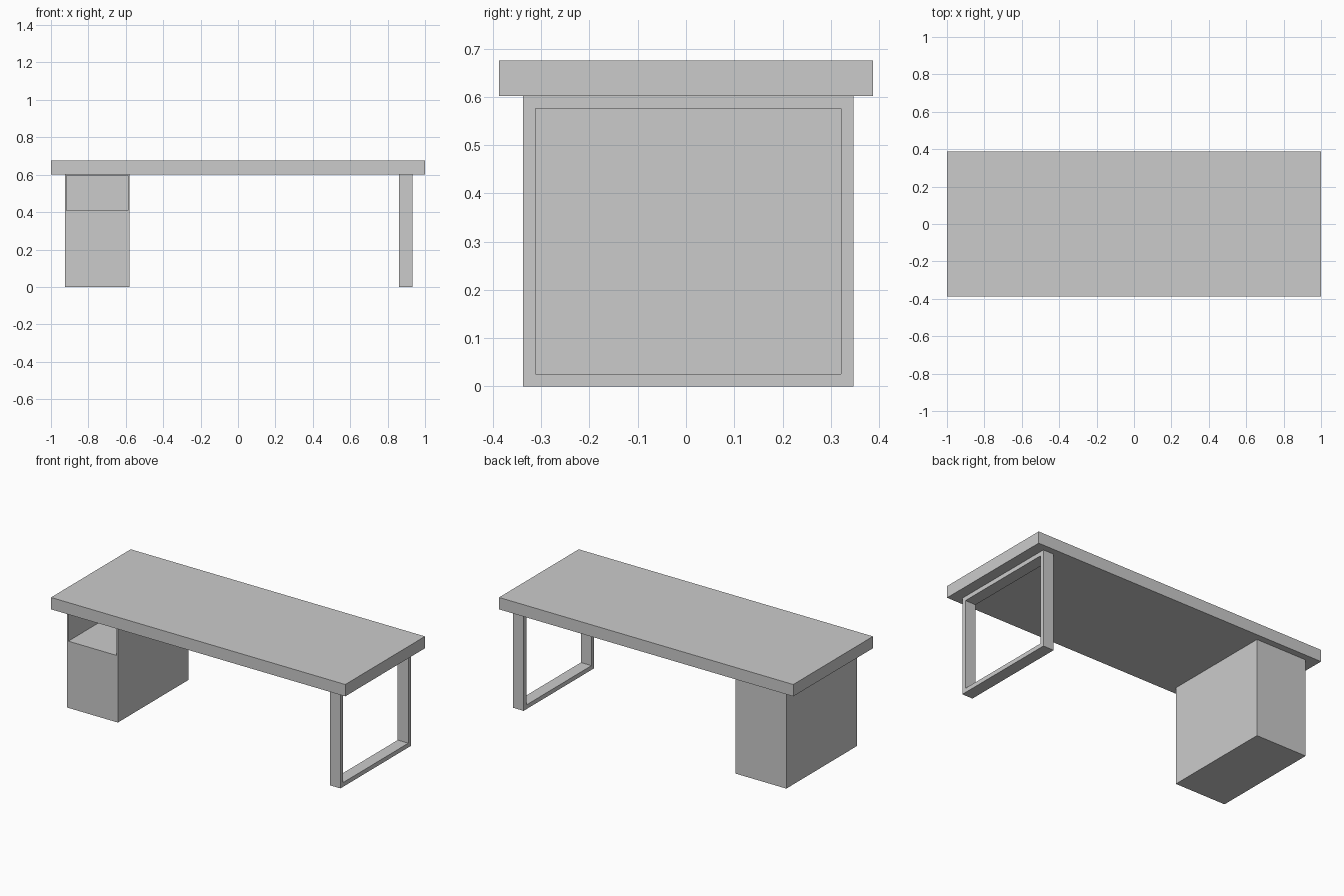
import bpy
import bmesh
from mathutils import Vector

if "Cube" in bpy.data.objects:
    bpy.data.objects.remove(bpy.data.objects["Cube"])


def box_mesh(lo, hi):
    """Return a bmesh box spanning two corners."""
    lo, hi = Vector(lo), Vector(hi)
    bm = bmesh.new()
    bmesh.ops.create_cube(bm, size=1)
    for v in bm.verts:
        v.co = Vector([(lo[i] + hi[i]) / 2 + v.co[i] * (hi[i] - lo[i]) for i in range(3)])
    bm.normal_update()
    return bm


def finish(name, bm):
    bmesh.ops.recalc_face_normals(bm, faces=bm.faces)
    mesh = bpy.data.meshes.new(name)
    bm.to_mesh(mesh)
    bm.free()
    obj = bpy.data.objects.new(name, mesh)
    bpy.context.collection.objects.link(obj)
    return obj


FRONT, BACK, UNDERSIDE = -0.338, 0.347, 0.602

# Desktop slab
finish("desktop", box_mesh((-1, -0.387, UNDERSIDE), (1, 0.387, 0.675)))

# Cabinet with an open cubby in the upper front
bm = box_mesh((-0.925, FRONT, 0), (-0.58, BACK, UNDERSIDE))
front = next(f for f in bm.faces if f.normal.y < -0.9)
bmesh.ops.inset_region(bm, faces=[front], thickness=0.012)
for v in front.verts:
    v.co.z = 0.41 if v.co.z < 0.3 else 0.595
pocket = bmesh.ops.extrude_discrete_faces(bm, faces=[front])["faces"][0]
for v in pocket.verts:
    v.co.y = BACK - 0.012
finish("cabinet", bm)

# Rectangular loop leg: inset both sides and bridge the opening
bm = box_mesh((0.861, FRONT, 0), (0.933, BACK, UNDERSIDE))
sides = [f for f in bm.faces if abs(f.normal.x) > 0.9]
bmesh.ops.inset_region(bm, faces=sides, thickness=0.037)
rims = [e for f in sides for e in f.edges]
bmesh.ops.delete(bm, geom=sides, context="FACES_ONLY")
bmesh.ops.bridge_loops(bm, edges=rims)
finish("leg_frame", bm)
